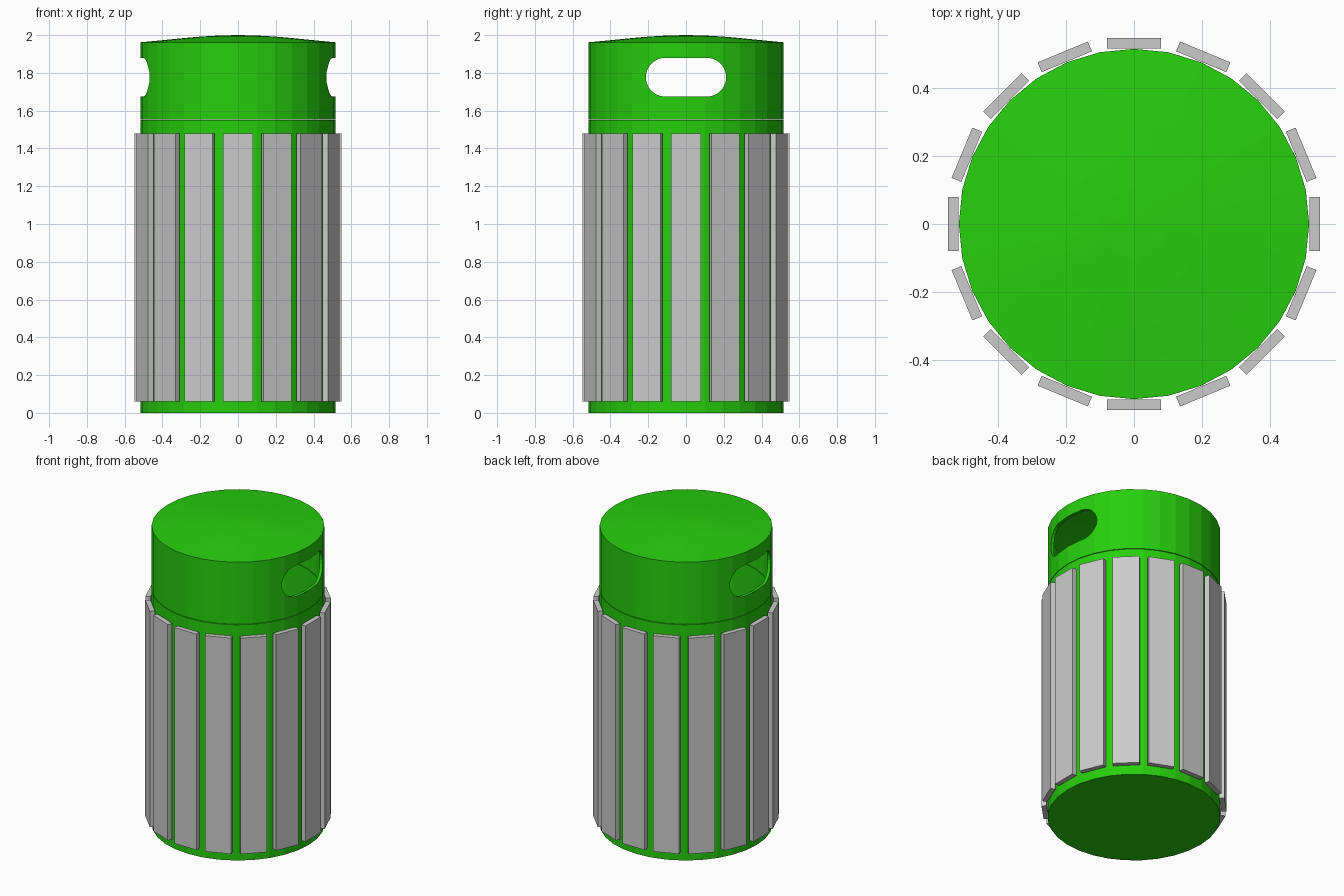
import bpy, bmesh
from math import cos, sin, pi, radians
from mathutils import Matrix

if "Cube" in bpy.data.objects:
    bpy.data.objects.remove(bpy.data.objects["Cube"])

SIDES, R, WALL = 32, 0.515, 0.02

green = bpy.data.materials.new("green_paint")
green.diffuse_color = (0.02, 0.62, 0.004, 1)
green.use_nodes = True
green.node_tree.nodes["Principled BSDF"].inputs["Base Color"].default_value = green.diffuse_color


def finish(name, bm, mat=None):
    bmesh.ops.recalc_face_normals(bm, faces=bm.faces)
    me = bpy.data.meshes.new(name)
    bm.to_mesh(me)
    bm.free()
    ob = bpy.data.objects.new(name, me)
    bpy.context.collection.objects.link(ob)
    if mat:
        me.materials.append(mat)
    return ob


def lathe(name, profile, closed=False):
    bm = bmesh.new()
    verts = [bm.verts.new((r, 0, z)) for r, z in profile]
    pairs = list(zip(verts, verts[1:]))
    if closed:
        pairs.append((verts[-1], verts[0]))
    edges = [bm.edges.new(p) for p in pairs]
    bmesh.ops.spin(bm, geom=verts + edges, cent=(0, 0, 0), axis=(0, 0, 1),
                   angle=2 * pi, steps=SIDES)
    bmesh.ops.remove_doubles(bm, verts=bm.verts, dist=1e-4)
    return finish(name, bm, green)


# Hollow bin body with a floor
lathe("body", [(0, 0), (R, 0), (R, 1.55), (R - WALL, 1.55), (R - WALL, WALL), (0, WALL)])

# Hollow lid with a shallow domed top
dome = [(R, 1.962), (0.4, 1.973), (0.3, 1.983), (0.2, 1.992), (0.1, 1.998), (0, 2.0)]
inner = [(0, 2.0 - WALL), (0.2, 1.992 - WALL), (R - WALL, 1.962 - WALL), (R - WALL, 1.554)]
lid = lathe("lid", [(R, 1.554)] + dome + inner, closed=True)

# Rounded slot cutter running through both sides of the lid
bm = bmesh.new()
outline = []
for side, start in ((1, -90), (-1, 90)):
    for i in range(13):
        a = radians(start + 15 * i)
        outline.append((-1, side * 0.11 + 0.103 * cos(a), 1.777 + 0.103 * sin(a)))
face = bm.faces.new([bm.verts.new(p) for p in outline])
ext = bmesh.ops.extrude_face_region(bm, geom=[face])
bmesh.ops.translate(bm, vec=(2, 0, 0),
                    verts=[g for g in ext["geom"] if isinstance(g, bmesh.types.BMVert)])
cutter = finish("slot_cutter", bm)
cutter.hide_render = True
cutter.hide_set(True)
cut = lid.modifiers.new("slots", "BOOLEAN")
cut.operation, cut.solver, cut.object = "DIFFERENCE", "EXACT", cutter

# Ring of upright slats around the body
for i in range(16):
    bm = bmesh.new()
    bmesh.ops.create_cube(bm, size=1, matrix=Matrix.Rotation(i * pi / 8, 4, "Z")
                          @ Matrix.Translation((0.532, 0, 0.77))
                          @ Matrix.Diagonal((0.031, 0.16, 1.42, 1)))
    finish(f"slat_{i + 1:02d}", bm)
